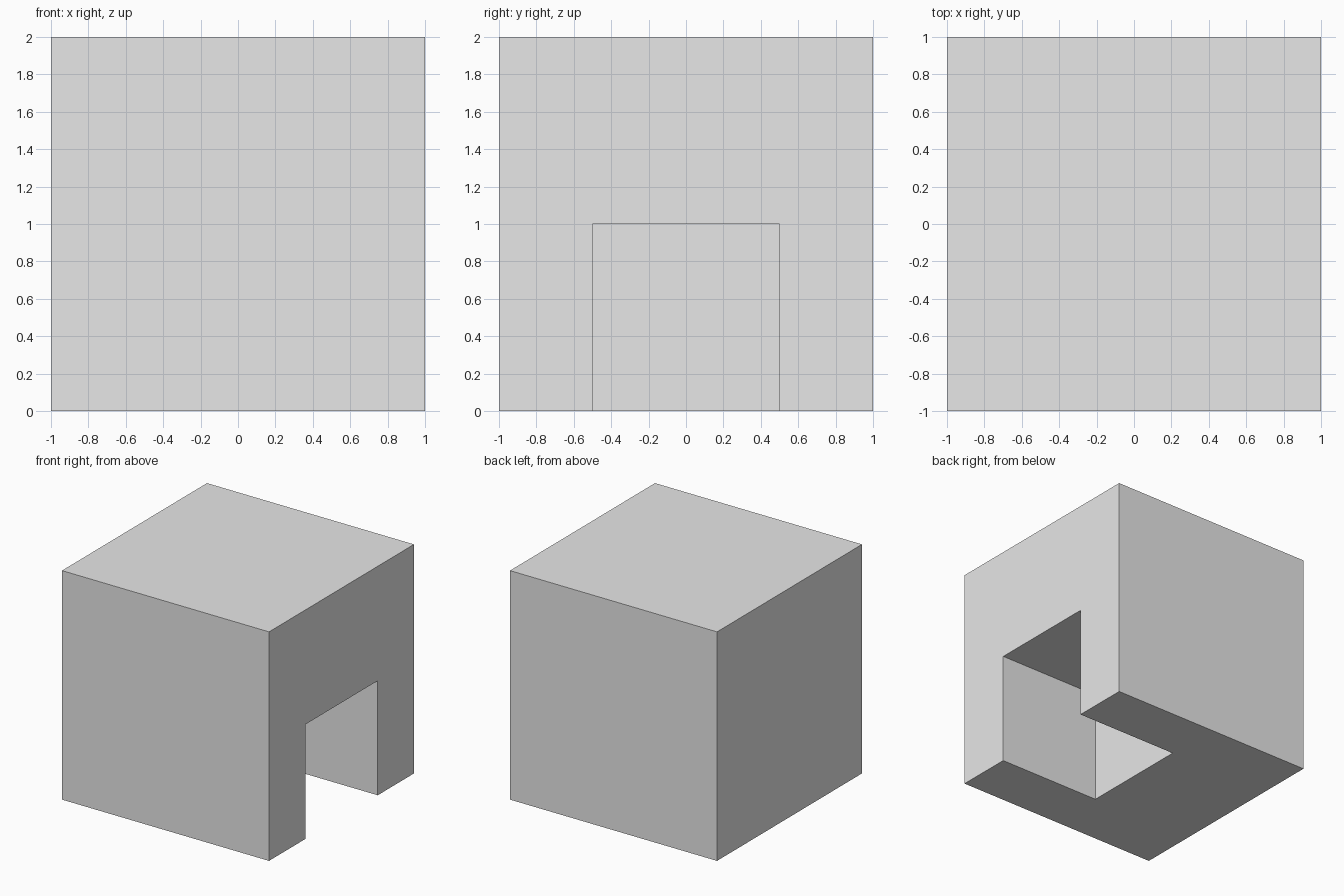
import bpy

if "Cube" in bpy.data.objects:
    bpy.data.objects.remove(bpy.data.objects["Cube"])


def box(name, lo, hi):
    """Add an axis-aligned box spanning the corners lo and hi."""
    bpy.ops.mesh.primitive_cube_add(size=1, location=[(a + b) / 2 for a, b in zip(lo, hi)])
    obj = bpy.context.object
    obj.name = name
    obj.scale = [b - a for a, b in zip(lo, hi)]
    bpy.ops.object.transform_apply(location=True, rotation=False, scale=True)
    return obj


grey = bpy.data.materials.new("light grey")
grey.diffuse_color = (0.8, 0.8, 0.8, 1)
grey.use_nodes = True
grey.node_tree.nodes["Principled BSDF"].inputs["Base Color"].default_value = grey.diffuse_color

# Solid block
block = box("block", (-1, -1, 0), (1, 1, 2))
block.data.materials.append(grey)

# Doorway recess in the right side, open at the bottom and half the block deep
cutter = box("doorway_cutter", (0, -0.5, -0.5), (1.5, 0.5, 1))
cutter.data.materials.append(grey)
cutter.hide_render = True
cutter.display_type = 'WIRE'

cut = block.modifiers.new("doorway", 'BOOLEAN')
cut.operation = 'DIFFERENCE'
cut.solver = 'EXACT'
cut.object = cutter

# Apply the cut and discard the cutter
bpy.ops.object.select_all(action='DESELECT')
block.select_set(True)
bpy.context.view_layer.objects.active = block
bpy.ops.object.modifier_apply(modifier=cut.name)
bpy.data.objects.remove(cutter, do_unlink=True)
